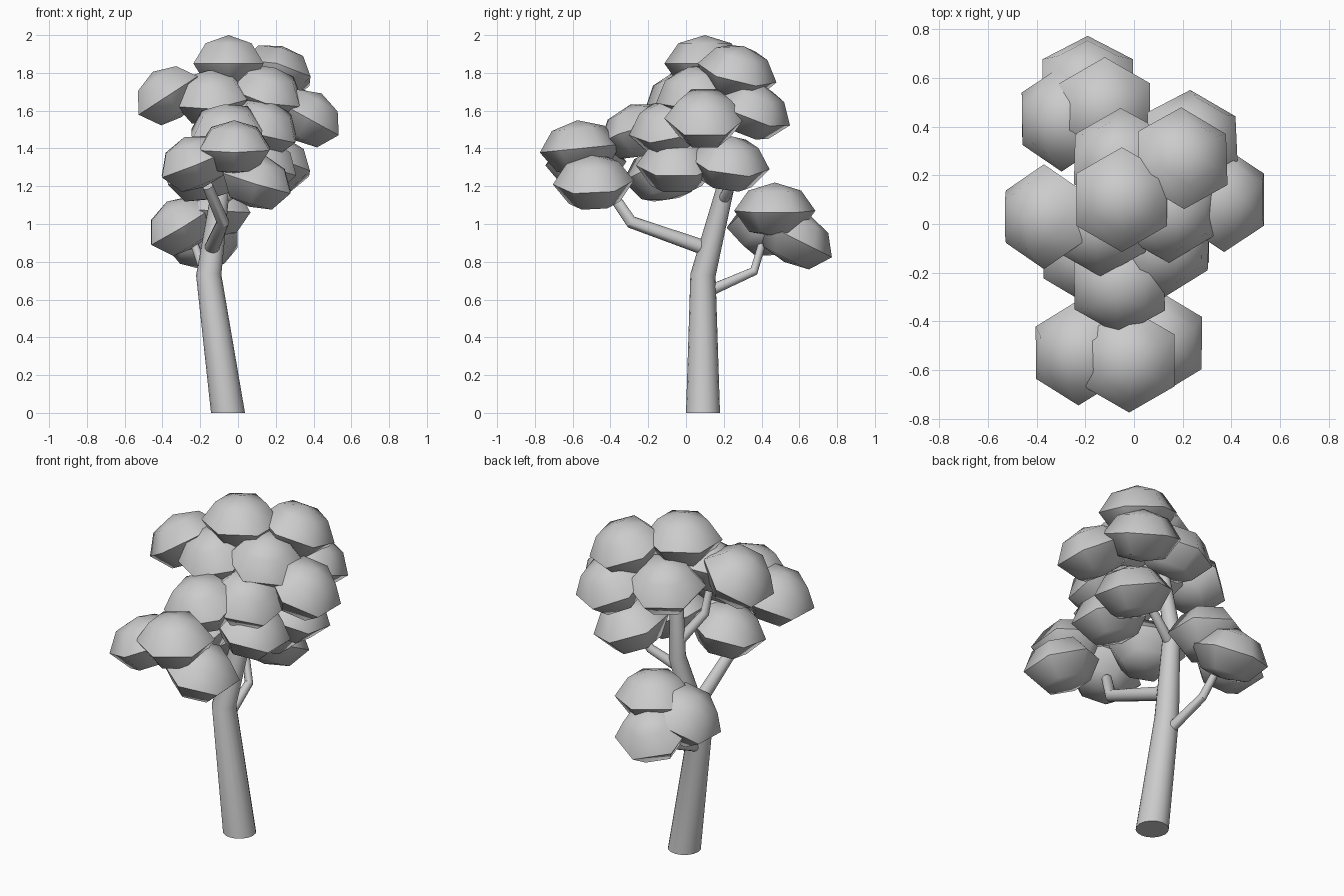
import bpy, bmesh, math
from mathutils import Vector

if "Cube" in bpy.data.objects:
    bpy.data.objects.remove(bpy.data.objects["Cube"])


def loft(name, rings, sides, angle):
    """Skin rings given as (centre, axis, radius); radius 0 closes to a point."""
    bm = bmesh.new()
    loops = []
    for c, axis, r in rings:
        q = Vector((0, 0, 1)).rotation_difference(Vector(axis))
        n = sides if r > 0 else 1
        loops.append([bm.verts.new(Vector(c) + q @ Vector((
            r * math.sin(2 * math.pi * i / sides),
            r * math.cos(2 * math.pi * i / sides), 0))) for i in range(n)])
    for a, b in zip(loops, loops[1:]):
        for i in range(sides):
            j = (i + 1) % sides
            quad = [a[i % len(a)], a[j % len(a)], b[j % len(b)], b[i % len(b)]]
            bm.faces.new(list(dict.fromkeys(quad)))
    for end in (loops[0], loops[-1]):
        if len(end) > 2:
            bm.faces.new(end)
    bmesh.ops.recalc_face_normals(bm, faces=bm.faces)
    me = bpy.data.meshes.new(name)
    bm.to_mesh(me)
    bm.free()
    me.shade_smooth()
    me.set_sharp_from_angle(angle=math.radians(angle))
    ob = bpy.data.objects.new(name, me)
    bpy.context.collection.objects.link(ob)
    return ob


def limb(name, pts, radii, first_axis=None):
    """Tapered bent tube."""
    p = [Vector(v) for v in pts]
    rings = []
    for i, r in enumerate(radii):
        axis = (p[min(i + 1, len(p) - 1)] - p[max(i - 1, 0)]).normalized()
        if i == 0 and first_axis:
            axis = first_axis
        rings.append((p[i], axis, r))
    loft(name, rings, 16, 40)


# Six-sided leaf clump: domed top, rounded underside, tilted outwards
PROFILE = [(0, -.135), (.135, -.112), (.215, 0), (.14, .107), (0, .15)]


def clump(name, x, y, z, tx, ty):
    axis = Vector((tx, ty, 1)).normalized()
    loft(name, [(Vector((x, y, z)) + axis * h, axis, r) for r, h in PROFILE], 6, 52)


# Trunk and branches
limb("trunk", [(-.053, .09, 0), (-.155, .09, .73), (-.09, .21, 1.2), (-.04, .15, 1.75)],
     [.09, .067, .047, .03], (0, 0, 1))
limb("front_branch", [(-.14, .11, .87), (-.08, -.29, 1.01), (-.16, -.42, 1.2)],
     [.04, .033, .028])
limb("back_branch", [(-.15, .11, .64), (-.18, .36, .75), (-.24, .41, .92)],
     [.03, .024, .02])
limb("right_branch", [(-.1, .19, 1.12), (.06, .25, 1.22), (.16, .25, 1.34)],
     [.03, .025, .02])
limb("left_branch", [(-.09, .2, 1.28), (-.18, .08, 1.43), (-.18, .02, 1.6)],
     [.03, .025, .02])

# Leaf clumps: x, y, z, tilt x, tilt y
GROUPS = {
    "crown_leaves": [
        (-.05, .10, 1.85, 0, 0), (.20, .27, 1.80, .25, .25),
        (-.06, .27, 1.64, -.15, .3), (-.37, .03, 1.68, -.65, 0),
        (-.14, -.01, 1.67, -.1, -.3), (.15, .05, 1.69, .25, -.25),
        (.37, .10, 1.56, .55, 0), (.24, .35, 1.60, .25, .4)],
    "middle_leaves": [
        (-.06, -.25, 1.49, -.1, -.3), (.13, -.09, 1.51, .35, -.2),
        (.13, -.05, 1.31, .3, 0), (.20, .23, 1.32, .3, .15),
        (-.19, -.12, 1.26, -.2, -.15)],
    "front_leaves": [
        (-.02, -.56, 1.40, .0, -.1), (.10, -.49, 1.22, .3, -.05),
        (-.23, -.53, 1.32, -.4, -.05)],
    "back_leaves": [
        (-.12, .47, 1.07, .05, 0), (-.19, .58, .92, 0, .5),
        (-.30, .43, .99, -.6, -.05)],
}
for group, items in GROUPS.items():
    for i, item in enumerate(items):
        clump(f"{group}_{i + 1}", *item)
